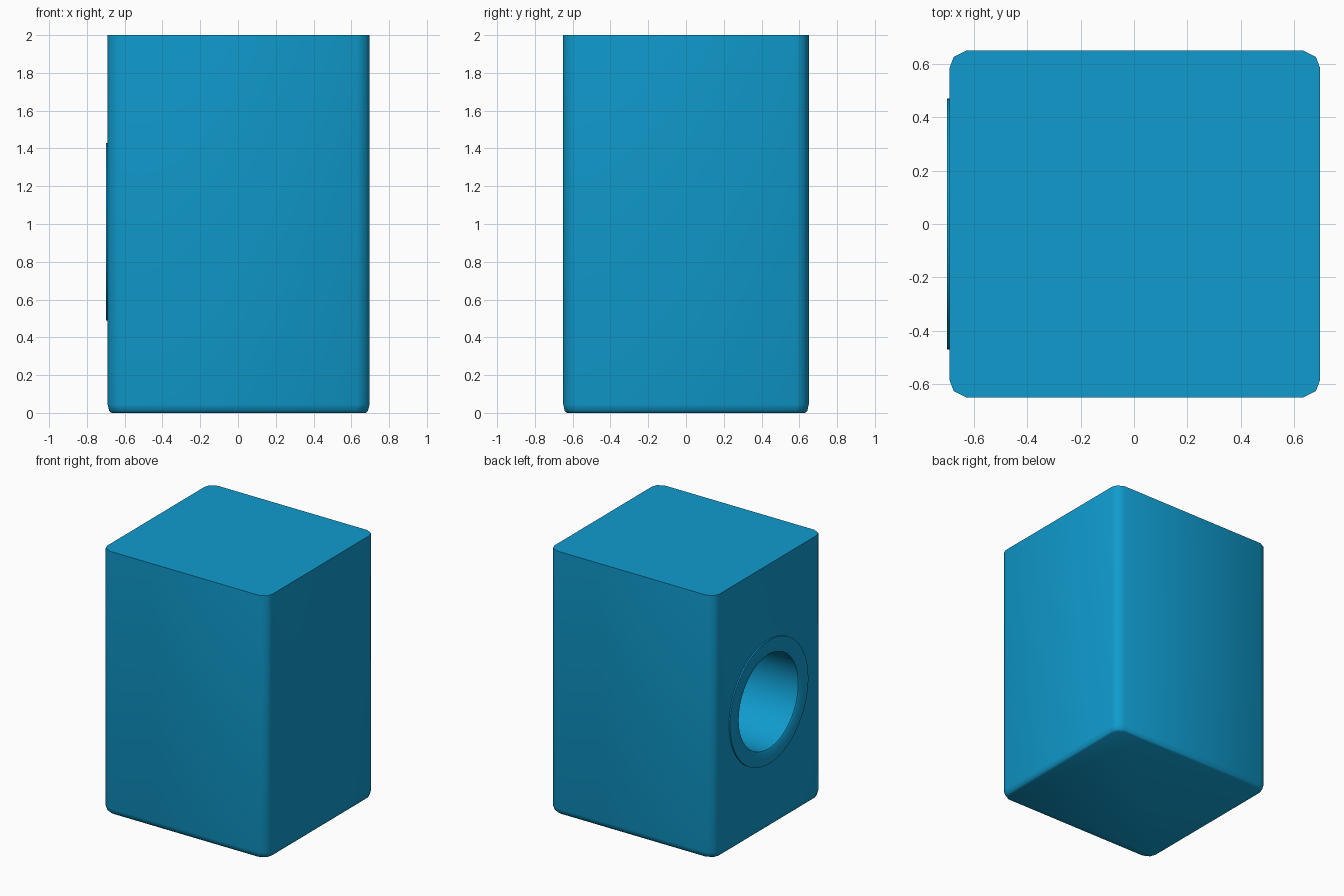
import bpy, bmesh
from math import cos, sin, pi, radians

if "Cube" in bpy.data.objects:
    bpy.data.objects.remove(bpy.data.objects["Cube"])

mat = bpy.data.materials.new("blue")
mat.diffuse_color = (0.005, 0.33, 0.62, 1)
mat.use_nodes = True
mat.node_tree.nodes["Principled BSDF"].inputs["Base Color"].default_value = mat.diffuse_color
PORT_Z, PORT_R, FACE_X = 0.96, 0.36, -0.69


def make(name, bm):
    bmesh.ops.recalc_face_normals(bm, faces=bm.faces)
    me = bpy.data.meshes.new(name)
    bm.to_mesh(me)
    bm.free()
    ob = bpy.data.objects.new(name, me)
    bpy.context.collection.objects.link(ob)
    me.materials.append(mat)
    return ob


def activate(ob):
    bpy.ops.object.select_all(action='DESELECT')
    ob.select_set(True)
    bpy.context.view_layer.objects.active = ob


def bridge(bm, a, b):
    for i in range(len(a)):
        j = (i + 1) % len(a)
        bm.faces.new((a[i], a[j], b[j], b[i]))


def lathe_x(name, profile, closed, n=64):
    """Revolve (x, radius) points around the port axis."""
    bm = bmesh.new()
    rings = [[bm.verts.new((x, r * cos(2 * pi * i / n), PORT_Z + r * sin(2 * pi * i / n)))
              for i in range(n)] for x, r in profile]
    for a, b in zip(rings, rings[1:]):
        bridge(bm, a, b)
    if closed:
        bridge(bm, rings[-1], rings[0])
    else:
        bm.faces.new(rings[0])
        bm.faces.new(rings[-1])
    return make(name, bm)


# Cabinet: rounded-rectangle outline lofted upward, softened lower edge
def outline(bm, z, inset):
    corner = [(0, 0.065), (0.015, 0.025), (0.065, 0)]
    hx, hy = 0.693 - inset, 0.65 - inset
    pts = []
    for sx, sy in ((1, 1), (-1, 1), (-1, -1), (1, -1)):
        c = corner if sx * sy > 0 else corner[::-1]
        pts += [(sx * (hx - u), sy * (hy - v)) for u, v in c]
    return [bm.verts.new((x + 0.003, y, z)) for x, y in pts]


bm = bmesh.new()
levels = [outline(bm, z, i) for z, i in ((0, 0.02), (0.01, 0.008), (0.045, 0), (2, 0))]
for a, b in zip(levels, levels[1:]):
    bridge(bm, a, b)
bm.faces.new(levels[0])
bm.faces.new(levels[-1])
cabinet = make("cabinet", bm)

# Round port sunk into the left side
cutter = lathe_x("port_cutter", [(-0.8, PORT_R), (0.0, PORT_R)], False)
cutter.hide_render = True
mod = cabinet.modifiers.new("port", 'BOOLEAN')
mod.operation, mod.solver, mod.object = 'DIFFERENCE', 'EXACT', cutter
activate(cabinet)
bpy.ops.object.modifier_apply(modifier=mod.name)
bpy.data.objects.remove(cutter)

# Thin trim ring around the port
ring = lathe_x("port_ring", [(FACE_X + 0.01, 0.47), (-0.70, 0.47), (-0.70, 0.367),
                             (-0.693, 0.358), (FACE_X + 0.01, 0.358)], True)

for ob in (cabinet, ring):
    activate(ob)
    bpy.ops.object.shade_smooth_by_angle(angle=radians(46))
